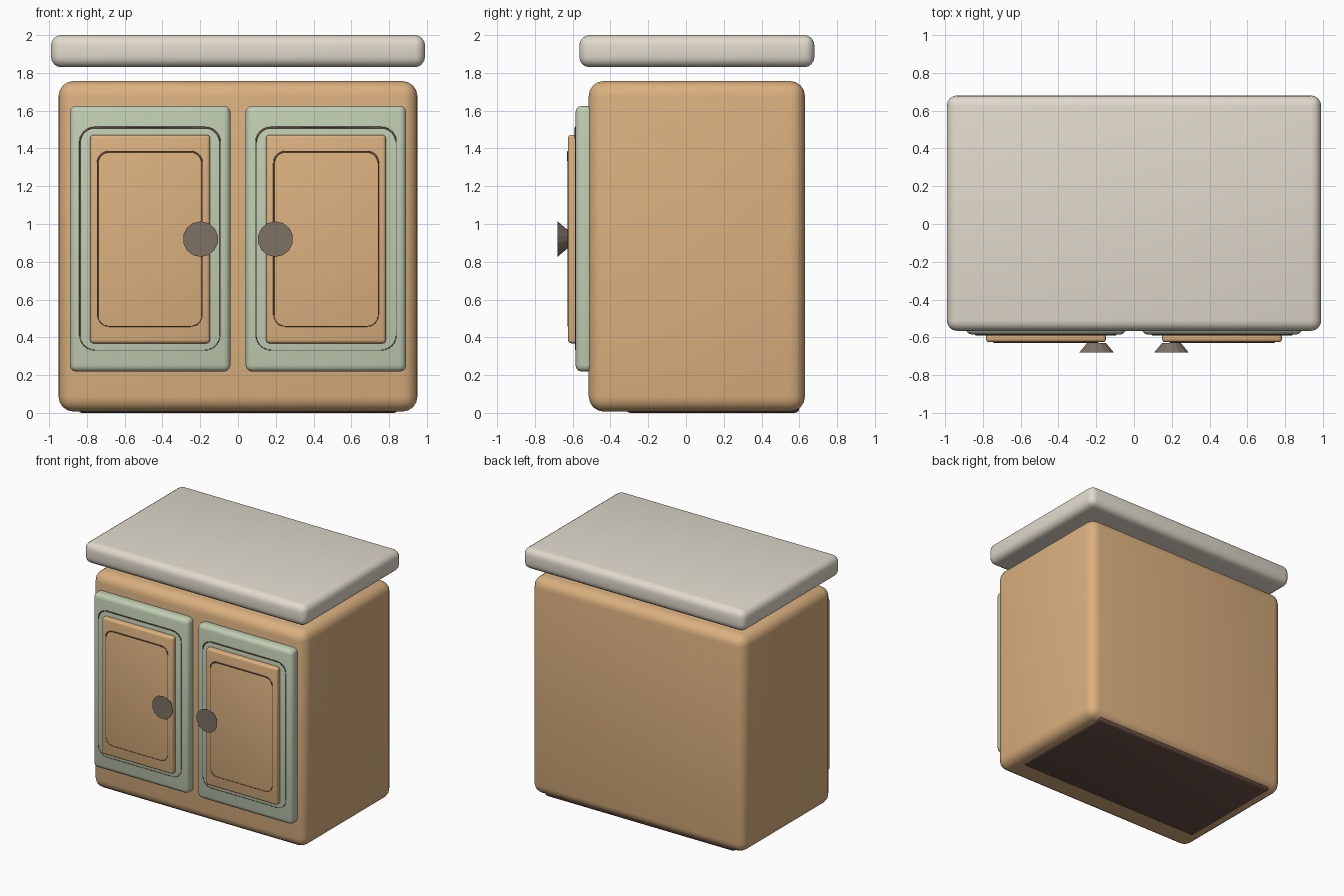
import bpy
import bmesh
from math import cos, sin, pi, radians
from mathutils import Matrix

if "Cube" in bpy.data.objects:
    bpy.data.objects.remove(bpy.data.objects["Cube"], do_unlink=True)


def material(name, srgb):
    color = [(c / 255) ** 2.2 for c in srgb] + [1]
    mat = bpy.data.materials.new(name)
    mat.use_nodes = True
    mat.diffuse_color = color
    mat.node_tree.nodes["Principled BSDF"].inputs["Base Color"].default_value = color
    return mat


wood = material("warm wood", (218, 175, 126))
stone = material("pale stone", (224, 217, 203))
sage = material("sage green", (191, 204, 177))
dark = material("dark brown", (106, 80, 72))
metal = material("dull metal", (124, 113, 101))


def add_object(name, bm, mat):
    mesh = bpy.data.meshes.new(name)
    bm.to_mesh(mesh)
    bm.free()
    mesh.materials.append(mat)
    obj = bpy.data.objects.new(name, mesh)
    bpy.context.collection.objects.link(obj)
    return obj


def rounded_box(name, x, y, z, mat, bevel, segments=4):
    """Box spanning the given (low, high) ranges, with rounded edges."""
    bm = bmesh.new()
    spans = (x, y, z)
    size = Matrix.Diagonal([b - a for a, b in spans] + [1])
    move = Matrix.Translation([(a + b) / 2 for a, b in spans])
    bmesh.ops.create_cube(bm, size=1, matrix=move @ size)
    bmesh.ops.bevel(bm, geom=bm.edges[:], offset=bevel, segments=segments,
                    profile=0.5, affect='EDGES')
    obj = add_object(name, bm, mat)
    bpy.ops.object.select_all(action='DESELECT')
    obj.select_set(True)
    bpy.context.view_layer.objects.active = obj
    bpy.ops.object.shade_smooth_by_angle(angle=radians(40))


def groove(name, x, z, y, radius):
    """Thin dark line following a rounded rectangle, heaviest at top and left."""
    curve = bpy.data.curves.new(name, 'CURVE')
    curve.dimensions = '3D'
    curve.bevel_depth = 0.005
    curve.bevel_resolution = 1
    points = []
    corners = [(x[1], z[1], 1, 1), (x[0], z[1], -1, 1),
               (x[0], z[0], -1, -1), (x[1], z[0], 1, -1)]
    for quarter, (cx, cz, sx, sz) in enumerate(corners):
        for step in range(7):
            a = (quarter + step / 6) * pi / 2
            px = cx + radius * (cos(a) - sx)
            pz = cz + radius * (sin(a) - sz)
            if pz > z[1] - radius + 0.001:
                weight = 1
            else:
                weight = 0.8 if px < x[0] + 0.001 else 0.5
            points.append(((px, y, pz, 1), weight))
    spline = curve.splines.new('POLY')
    spline.points.add(len(points) - 1)
    for point, (co, weight) in zip(spline.points, points):
        point.co = co
        point.radius = weight
    spline.use_cyclic_u = True
    curve.materials.append(dark)
    bpy.context.collection.objects.link(bpy.data.objects.new(name, curve))


# Cabinet, recessed base and floating worktop
rounded_box("cabinet_body", (-0.95, 0.95), (-0.515, 0.63), (0.007, 1.757), wood, 0.08)
rounded_box("base_plinth", (-0.85, 0.85), (-0.32, 0.6), (0, 0.1), dark, 0.025, 3)
rounded_box("worktop", (-0.99, 0.99), (-0.565, 0.68), (1.83, 2.0), stone, 0.055)

# Two doors, each with a raised panel, two grooves and a knob
for side, sign in (("right", -1), ("left", 1)):
    def span(inner, outer):
        return tuple(sorted((sign * inner, sign * outer)))

    rounded_box(side + "_door", span(0.04, 0.89), (-0.585, -0.48), (0.218, 1.626),
                sage, 0.035, 3)
    rounded_box(side + "_door_panel", span(0.148, 0.783), (-0.625, -0.56),
                (0.368, 1.472), wood, 0.018, 3)
    groove(side + "_door_groove", span(0.095, 0.838), (0.332, 1.511), -0.584, 0.08)
    groove(side + "_panel_groove", span(0.19, 0.743), (0.458, 1.383), -0.624, 0.06)

    bm = bmesh.new()
    place = Matrix.Translation((sign * 0.198, -0.654, 0.92)) @ Matrix.Rotation(pi / 2, 4, 'X')
    bmesh.ops.create_cone(bm, cap_ends=True, segments=14, radius1=0.05,
                          radius2=0.094, depth=0.052, matrix=place)
    add_object(side + "_knob", bm, metal)
